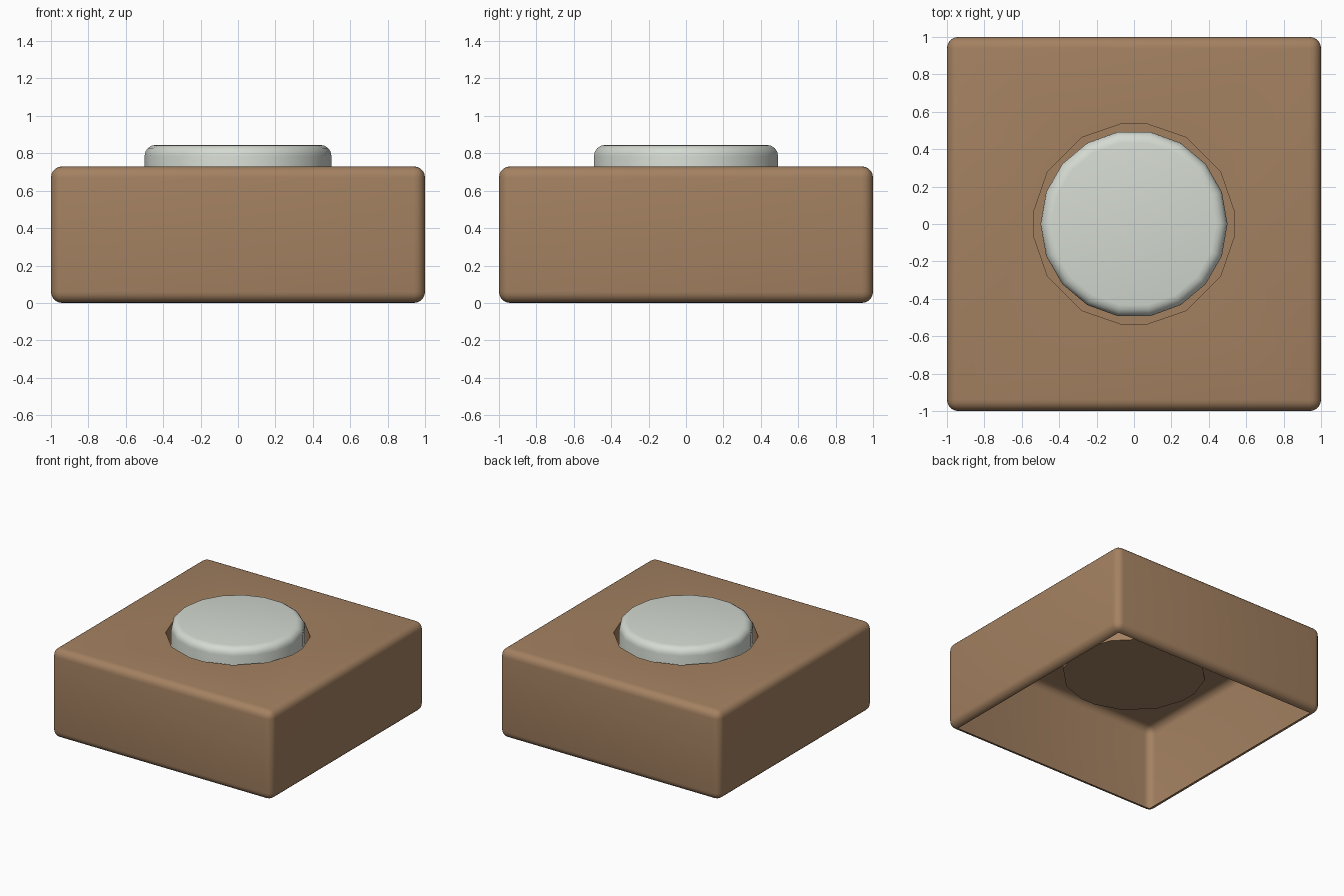
import bpy, bmesh, math
from mathutils import Matrix

if "Cube" in bpy.data.objects:
    bpy.data.objects.remove(bpy.data.objects["Cube"])

H = 0.73          # housing height
PIT_Z = 0.40      # floor of the round recess


def material(name, rgb):
    m = bpy.data.materials.new(name)
    m.diffuse_color = (*rgb, 1)
    m.use_nodes = True
    m.node_tree.nodes["Principled BSDF"].inputs["Base Color"].default_value = m.diffuse_color
    return m


def finish(bm, name, mat):
    me = bpy.data.meshes.new(name)
    bm.to_mesh(me)
    bm.free()
    ob = bpy.data.objects.new(name, me)
    bpy.context.collection.objects.link(ob)
    me.materials.append(mat)
    bpy.ops.object.select_all(action='DESELECT')
    ob.select_set(True)
    bpy.context.view_layer.objects.active = ob
    bpy.ops.object.shade_smooth_by_angle(angle=math.radians(35))
    return ob


brown = material("warm brown", (0.37, 0.22, 0.12))
grey = material("pale grey", (0.66, 0.70, 0.64))

# Housing: rounded single-skin box, open underneath
bm = bmesh.new()
bmesh.ops.create_cube(bm, size=1, matrix=Matrix.Translation((0, 0, H / 2)) @ Matrix.Diagonal((2, 2, H, 1)))
bmesh.ops.bevel(bm, geom=bm.edges[:], offset=0.06, segments=5, profile=0.5, affect='EDGES')
top = max(bm.faces, key=lambda f: f.calc_center_median().z)
bottom = min(bm.faces, key=lambda f: f.calc_center_median().z)
rim = list(top.edges)
bmesh.ops.delete(bm, geom=[top, bottom], context='FACES_ONLY')

# Sixteen-sided recess in the top
angles = [math.radians(q * 90 + a) for q in range(4) for a in (7, 31, 59, 83)]
ring = [(0.54 * math.cos(a), 0.54 * math.sin(a)) for a in angles]
upper = [bm.verts.new((x, y, H)) for x, y in ring]
lower = [bm.verts.new((x, y, PIT_Z)) for x, y in ring]
n = len(ring)
hole = [bm.edges.new((upper[i], upper[(i + 1) % n])) for i in range(n)]
bmesh.ops.triangle_fill(bm, edges=rim + hole, use_beauty=True, normal=(0, 0, 1))
for i in range(n):
    j = (i + 1) % n
    bm.faces.new((upper[j], upper[i], lower[i], lower[j]))
bm.faces.new(lower)
bm.normal_update()
for f in bm.faces:
    c = f.calc_center_median()
    if c.z > H - 1e-4 and f.normal.z < 0:
        f.normal_flip()
finish(bm, "housing", brown)

# Push button: eighteen-sided disc with a rounded upper edge
bm = bmesh.new()
b_top, b_low = 0.845, PIT_Z + 0.01
bmesh.ops.create_cone(bm, cap_ends=True, segments=18, radius1=0.5, radius2=0.5, depth=b_top - b_low,
                      matrix=Matrix.Translation((0, 0, (b_top + b_low) / 2)) @ Matrix.Rotation(math.radians(90), 4, 'Z'))
edges = [e for e in bm.edges if all(v.co.z > b_top - 1e-4 for v in e.verts)]
bmesh.ops.bevel(bm, geom=edges, offset=0.06, segments=4, profile=0.5, affect='EDGES')
button = finish(bm, "push_button", grey)

# Turn the button so that corners fall on the x axis
first = max(button.data.vertices, key=lambda v: v.co.x)
turn = -math.atan2(first.co.y, first.co.x)
button.data.transform(Matrix.Rotation(turn, 4, 'Z'))
